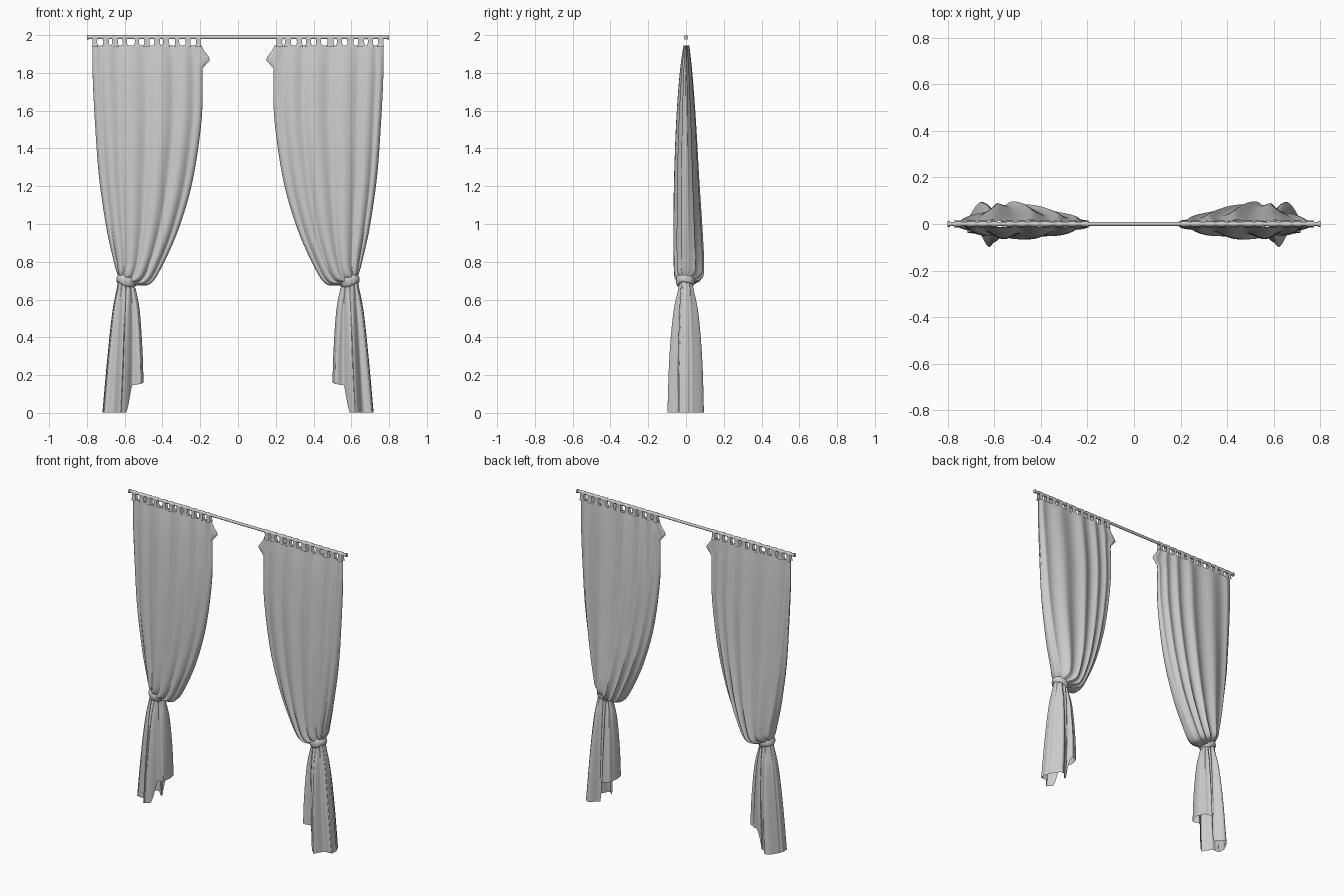
import bpy, math, random
from mathutils import Vector

if "Cube" in bpy.data.objects:
    bpy.data.objects.remove(bpy.data.objects["Cube"])

random.seed(4)
NA, STEPS = 240, 8
ROD_Z = 1.988

# Rows down the left curtain: outer x, outer z, inner x, inner z,
# half depth, fold depth, tail lobe depth, y offset
ROWS = [
    (-.770, 1.945, -.195, 1.945, .010, .006, 0, .002),
    (-.770, 1.80, -.188, 1.80, .026, .008, 0, .0),
    (-.758, 1.55, -.193, 1.55, .044, .009, 0, .0),
    (-.736, 1.25, -.240, 1.23, .058, .010, 0, .003),
    (-.697, 0.98, -.312, 0.98, .068, .010, 0, .010),
    (-.662, 0.82, -.395, 0.79, .073, .009, 0, .015),
    (-.647, 0.76, -.462, 0.685, .068, .008, 0, .014),
    (-.635, 0.72, -.545, 0.672, .036, .005, .000, 0),
    (-.640, 0.67, -.540, 0.650, .036, .004, .002, 0),
    (-.666, 0.53, -.520, 0.54, .055, .005, .012, 0),
    (-.693, 0.28, -.506, 0.34, .070, .006, .020, 0),
    (-.718, 0.0, -.500, 0.17, .074, .006, .026, 0),
]


def make_mesh(name, verts, faces):
    me = bpy.data.meshes.new(name)
    me.from_pydata(verts, [], faces)
    me.polygons.foreach_set("use_smooth", [True] * len(me.polygons))
    ob = bpy.data.objects.new(name, me)
    bpy.context.collection.objects.link(ob)
    return ob


def grid_faces(rows, cols, flip):
    out = []
    for r in range(rows - 1):
        for c in range(cols - 1):
            a = r * cols + c
            f = (a, a + 1, a + cols + 1, a + cols)
            out.append(f[::-1] if flip else f)
    return out


def row_at(i, t):
    # smooth interpolation between the key rows
    p = [ROWS[max(0, min(len(ROWS) - 1, i + k))] for k in (-1, 0, 1, 2)]
    return [b + .5 * t * (c - a + t * (2*a - 5*b + 4*c - d + t * (3*(b - c) + d - a)))
            for a, b, c, d in zip(*p)]


def cloth_point(row, th, s):
    # the cloth wraps round the inner and outer side as a gathered bag
    ox, oz, ix, iz, depth, fold, lobe, off = row
    u = .5 - .5 * math.cos(th)
    ph = 13 * th + 1.3 * math.sin(2 * th + 1) + .8 * math.sin(3 * th)
    sn = math.sin(th)
    ripple = fold * math.sin(ph) + lobe * math.cos(5 * th + 1)
    y = off * abs(sn) + depth * math.copysign(abs(sn) ** .9, sn) + ripple * sn
    x = ox + (ix - ox) * u + .5 * fold * math.cos(ph) * abs(sn)
    x += lobe * .5 * math.sin(5 * th + 1) * abs(sn)
    # hem climbs only toward the inner edge in the tail
    k = u
    if oz < .65:
        step = max(0, min(1, (u - .62) / .12))
        w = min(1, (.65 - oz) / .4)
        k = u * (1 - w) + w * step * step * (3 - 2 * step) * (.85 + .3 * (u - .7))
    z = oz + (iz - oz) * k
    # loose curled corner at the top of the inner edge
    d = z - 1.865
    curl = u ** 25 * math.exp(-(d / (.05 if d > 0 else .022)) ** 2)
    x += .042 * curl
    return Vector((-s * x, y, max(z, .001)))


def curtain(side, s):
    verts, n = [], 0
    for i in range(len(ROWS) - 1):
        for j in range(STEPS + (i == len(ROWS) - 2)):
            row = row_at(i, j / STEPS)
            verts += [cloth_point(row, 2 * math.pi * c / NA, s) for c in range(NA + 1)]
            n += 1
    make_mesh(side + "_curtain", verts, grid_faces(n, NA + 1, s < 0))


def tabs(side, s):
    # strap loops from the cloth's top edge over the rod
    for k in range(11):
        mid = .215 + .541 * k / 10
        half = random.uniform(.011, .018)
        shift = random.uniform(-.006, .006)
        prof = [(-.014, 1.938, 1.2), (-.011, 1.962, .9)]
        for a in range(9):
            ang = math.pi * (1.1 - 1.2 * a / 8)
            prof.append((.0115 * math.cos(ang), ROD_Z + .0115 * math.sin(ang), 1))
        prof += [(.011, 1.962, .9), (.014, 1.938, 1.2)]
        verts = [(s * (mid + shift + w * half * f), y, z) for w in (-1, 1) for y, z, f in prof]
        make_mesh(f"{side}_tab_{k + 1}", verts, grid_faces(2, len(prof), s < 0))


def tie_band(side, s):
    # tilted oval band around the gathered cloth
    M, N, verts = 40, 14, []
    for i in range(M + 1):
        a = 2 * math.pi * i / M
        for j in range(N + 1):
            b = 2 * math.pi * j / N
            r = .042 + .013 * math.cos(b)
            x = r * math.cos(a)
            y = r * math.sin(a) * .92
            z = (.027 + .003 * math.sin(3 * a)) * math.sin(b)
            t = -.4
            verts.append((-s * (-.59 + x * math.cos(t) - z * math.sin(t)), y - .003,
                          .70 + x * math.sin(t) + z * math.cos(t)))
    make_mesh(side + "_tie_band", verts, grid_faces(M + 1, N + 1, s > 0))


def cylinder(name, x, r, length):
    bpy.ops.mesh.primitive_cylinder_add(vertices=20, radius=r, depth=length,
                                        location=(x, 0, ROD_Z), rotation=(0, math.pi / 2, 0))
    bpy.context.object.name = name
    bpy.ops.object.shade_smooth_by_angle()


# Rod with end caps, then a mirrored pair of curtains
cylinder("rod", 0, .009, 1.58)
for side, s in (("left", -1), ("right", 1)):
    cylinder(side + "_rod_cap", s * .795, .012, .01)
    curtain(side, s)
    tabs(side, s)
    tie_band(side, s)
